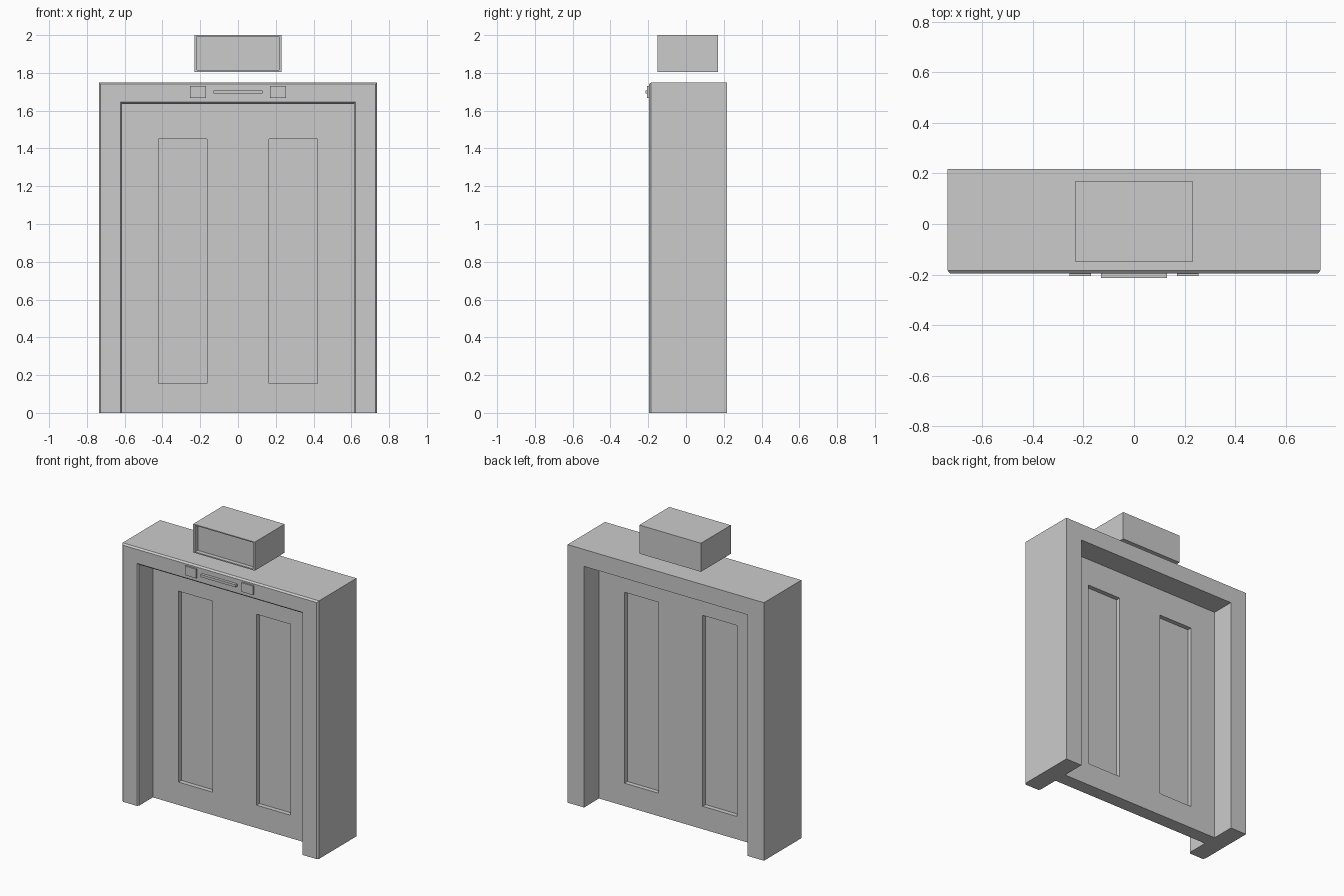
import bpy, bmesh

if "Cube" in bpy.data.objects:
    bpy.data.objects.remove(bpy.data.objects["Cube"])


def rect(x0, x1, z0, z1):
    return [(x0, z0), (x1, z0), (x1, z1), (x0, z1)]


def portal(outer, top, inner, lintel):
    return [(-outer, 0), (-outer, top), (outer, top), (outer, 0),
            (inner, 0), (inner, lintel), (-inner, lintel), (-inner, 0)]


def loft(name, sections):
    """Skin a series of (y, outline in x/z) sections and cap both ends."""
    bm = bmesh.new()
    rings = [[bm.verts.new((x, y, z)) for x, z in pts] for y, pts in sections]
    n = len(rings[0])
    for a, b in zip(rings, rings[1:]):
        for i in range(n):
            j = (i + 1) % n
            bm.faces.new((a[i], a[j], b[j], b[i]))
    bm.faces.new(rings[0])
    bm.faces.new(rings[-1][::-1])
    bmesh.ops.recalc_face_normals(bm, faces=bm.faces)
    mesh = bpy.data.meshes.new(name)
    bm.to_mesh(mesh)
    bm.free()
    obj = bpy.data.objects.new(name, mesh)
    bpy.context.collection.objects.link(obj)
    return obj


def mirror_x(obj):
    mod = obj.modifiers.new("Mirror", 'MIRROR')
    mod.use_mirror_merge = False


# Door surround with chamfered front edges
full = portal(0.737, 1.75, 0.613, 1.635)
front = portal(0.727, 1.74, 0.622, 1.645)
loft("door_frame", [(-0.195, front), (-0.184, full), (0.217, full)])

# Sliding door leaf with a window recessed on both sides
leaf = rect(0, 0.613, 0, 1.635)
window = rect(0.165, 0.421, 0.155, 1.45)
mirror_x(loft("door_leaf", [(-0.006, window), (-0.037, window), (-0.037, leaf),
                            (0.057, leaf), (0.057, window), (0.026, window)]))

# Indicator plates and sensor bar on the lintel
plate = rect(0.17, 0.255, 1.668, 1.73)
mirror_x(loft("indicator_plate", [(-0.206, plate), (-0.19, plate)]))
bar = rect(-0.131, 0.131, 1.691, 1.708)
loft("sensor_bar", [(-0.214, bar), (-0.19, bar)])

# Sign box floating above, with a recessed front panel
box = rect(-0.231, 0.231, 1.806, 2.0)
panel = rect(-0.216, 0.216, 1.814, 1.993)
loft("sign_box", [(-0.122, panel), (-0.15, panel), (-0.15, box), (0.17, box)])
